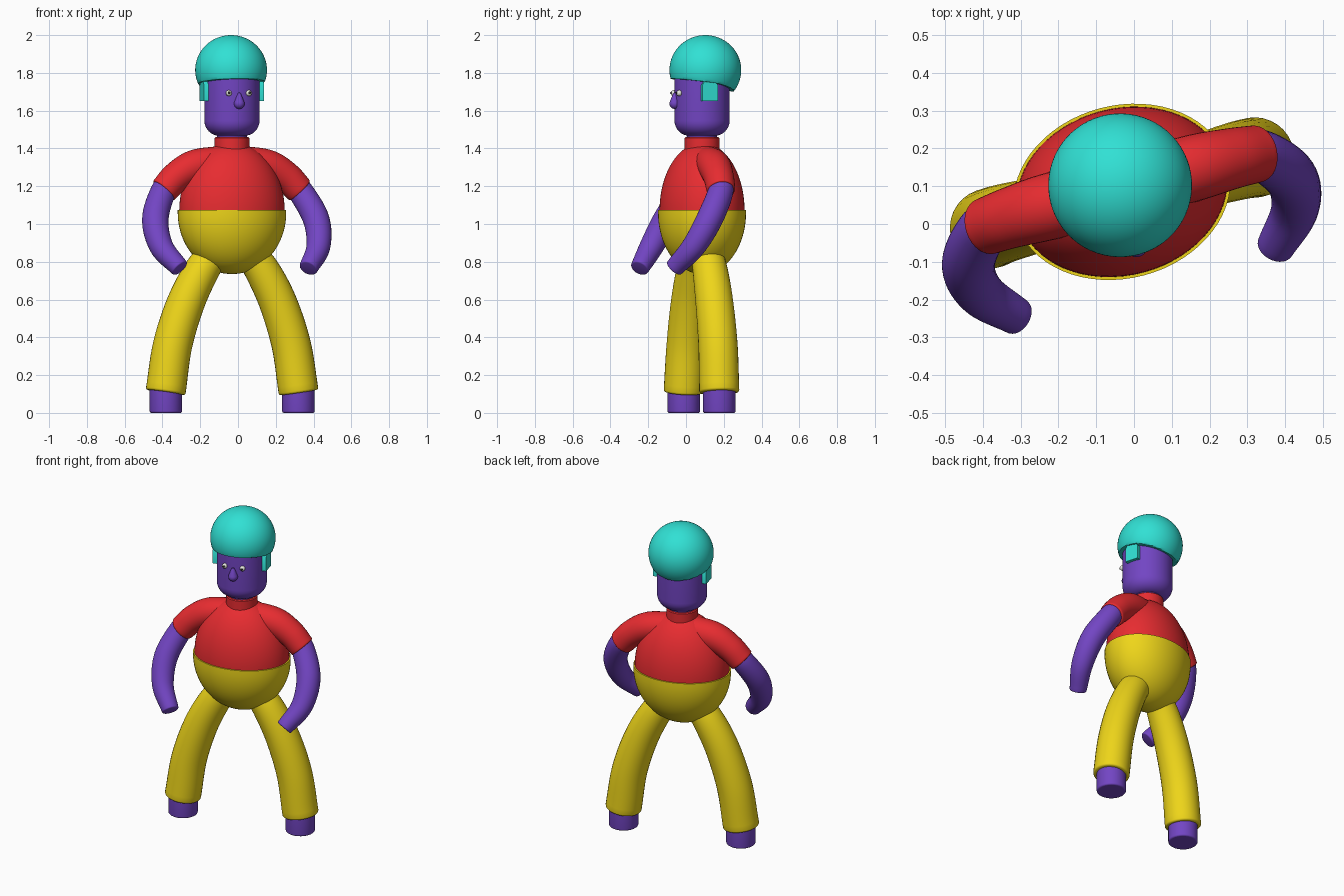
import bpy, bmesh, math
from mathutils import Matrix, Vector

if "Cube" in bpy.data.objects:
    bpy.data.objects.remove(bpy.data.objects["Cube"])

# Whole figure is turned slightly about z
FRAME = Matrix.Translation((-0.032, 0.085, 0)) @ Matrix.Rotation(math.radians(15), 4, 'Z')


def material(name, rgb):
    m = bpy.data.materials.new(name)
    m.diffuse_color = (*rgb, 1)
    m.use_nodes = True
    m.node_tree.nodes["Principled BSDF"].inputs["Base Color"].default_value = m.diffuse_color
    return m


RED = material("red", (0.80, 0.025, 0.03))
YELLOW = material("yellow", (0.86, 0.67, 0.01))
PURPLE = material("purple", (0.17, 0.06, 0.55))
TEAL = material("teal", (0.03, 0.75, 0.66))
WHITE = material("white", (0.8, 0.8, 0.75))
BLACK = material("black", (0.02, 0.02, 0.02))


def finish(bm, name, mat):
    bmesh.ops.remove_doubles(bm, verts=bm.verts, dist=1e-5)
    bmesh.ops.recalc_face_normals(bm, faces=bm.faces)
    bm.transform(FRAME)
    me = bpy.data.meshes.new(name)
    bm.to_mesh(me)
    bm.free()
    ob = bpy.data.objects.new(name, me)
    bpy.context.collection.objects.link(ob)
    me.materials.append(mat)
    bpy.context.view_layer.objects.active = ob
    ob.select_set(True)
    bpy.ops.object.shade_smooth_by_angle(angle=math.radians(35))
    ob.select_set(False)
    return ob


def skin(bm, rings):
    for a, b in zip(rings, rings[1:]):
        n = len(a)
        for i in range(n):
            bm.faces.new((a[i], a[(i + 1) % n], b[(i + 1) % n], b[i]))
    bm.faces.new(rings[0])
    bm.faces.new(rings[-1])


def lathe(name, mat, profile, centre=(0, 0), sy=1.0, n=64):
    """Revolve (radius, z) points about a vertical axis; sy squashes in y."""
    bm = bmesh.new()
    rings = []
    for r, z in profile:
        r = max(r, 1e-4)
        rings.append([bm.verts.new((centre[0] + r * math.cos(t), centre[1] + sy * r * math.sin(t), z))
                      for t in (2 * math.pi * i / n for i in range(n))])
    skin(bm, rings)
    return finish(bm, name, mat)


def spline(pts, steps=8):
    """Catmull-Rom through 4D points (x, y, z, radius)."""
    p = [Vector(q) for q in pts]
    p = [2 * p[0] - p[1]] + p + [2 * p[-1] - p[-2]]
    out = []
    for a, b, c, d in zip(p, p[1:], p[2:], p[3:]):
        for k in range(steps):
            t = k / steps
            out.append(0.5 * (2 * b + (c - a) * t + (2 * a - 5 * b + 4 * c - d) * t * t
                              + (3 * b - a - 3 * c + d) * t ** 3))
    return out + [p[-2]]


def tube(name, mat, pts, side, lip=0.012, n=32):
    """Sweep a circle along a spline, with a softly rounded flat end."""
    path = spline([(side * x, y, z, r) for x, y, z, r in pts])
    centres = [q.xyz for q in path]
    radii = [q.w for q in path]
    tangent = (centres[-1] - centres[-2]).normalized()
    bm = bmesh.new()
    rings = []

    def ring(c, d, r):
        m = Matrix.Translation(c) @ d.to_track_quat('Z', 'Y').to_matrix().to_4x4()
        rings.append([bm.verts.new(m @ Vector((r * math.cos(2 * math.pi * i / n),
                                               r * math.sin(2 * math.pi * i / n), 0))) for i in range(n)])

    for i, (c, r) in enumerate(zip(centres, radii)):
        d = centres[min(i + 1, len(centres) - 1)] - centres[max(i - 1, 0)]
        ring(c, d, r)
    for k in (1, 2, 3):
        a = k * math.pi / 6
        ring(centres[-1] + tangent * lip * math.sin(a), tangent, radii[-1] - lip * (1 - math.cos(a)))
    skin(bm, rings)
    return finish(bm, name, mat)


def ball(name, mat, centre, r):
    bm = bmesh.new()
    bmesh.ops.create_uvsphere(bm, u_segments=20, v_segments=12, radius=r,
                              matrix=Matrix.Translation(centre))
    return finish(bm, name, mat)


def arc(r0, z0, rad, h, a0, a1, k=8):
    """Elliptical arc as (radius, z) points, angles in degrees."""
    return [(r0 + rad * math.cos(math.radians(a0 + (a1 - a0) * i / k)),
             z0 + h * math.sin(math.radians(a0 + (a1 - a0) * i / k))) for i in range(k + 1)]


# Torso and hips: two half ellipsoids with a thin rim at the waist
lathe("shirt", RED, [(0.283, 1.05)] + arc(0, 1.07, 0.283, 0.36, 0, 90, 20), sy=0.78)
lathe("hips", YELLOW, arc(0, 1.06, 0.291, 0.325, -90, 0, 20) + [(0.291, 1.075)], sy=0.785)
lathe("collar", RED, [(0.092, 1.38), (0.092, 1.455), (0.087, 1.46)])
lathe("neck", PURPLE, [(0.08, 1.42), (0.08, 1.5)])

# Head with rounded chin
lathe("head", PURPLE, [(0, 1.467)] + arc(0.066, 1.547, 0.08, 0.08, -90, 0) + [(0.146, 1.80)])

# Hair: ball with its underside clamped to a gently curved hairline
bm = bmesh.new()
bmesh.ops.create_uvsphere(bm, u_segments=64, v_segments=48, radius=1,
                          matrix=Matrix.Translation((0, 0.018, 1.815)) @ Matrix.Diagonal((0.19, 0.19, 0.185, 1)))
for v in bm.verts:
    y = v.co.y
    v.co.z = max(v.co.z, 1.75 - 0.12 * y - 1.0 * max(y, 0) ** 2)
finish(bm, "hair", TEAL)

# Sideburns, arched on top
for s, label in ((1, "right"), (-1, "left")):
    bm = bmesh.new()
    outline = [(-0.043, 1.65), (0.043, 1.65), (0.043, 1.735), (0.02, 1.77), (-0.02, 1.77), (-0.043, 1.735)]
    f = bm.faces.new([bm.verts.new((s * 0.125, y, z)) for y, z in outline])
    ext = bmesh.ops.extrude_face_region(bm, geom=[f])
    bmesh.ops.translate(bm, vec=(s * 0.04, 0, 0),
                        verts=[g for g in ext["geom"] if isinstance(g, bmesh.types.BMVert)])
    finish(bm, label + "_sideburn", TEAL)

# Face
lathe("nose", PURPLE, arc(0, 1.637, 0.028, 0.028, -90, 20) + [(0.016, 1.672), (0.007, 1.693), (0, 1.697)],
      centre=(0, -0.15), n=24)
for s, label in ((1, "right"), (-1, "left")):
    ball(label + "_eye", WHITE, (s * 0.055, -0.14, 1.693), 0.016)
    ball(label + "_pupil", BLACK, (s * 0.056, -0.153, 1.694), 0.007)

# Limbs, mirrored left and right
for s, label in ((1, "right"), (-1, "left")):
    tube(label + "_sleeve", RED,
         [(0.06, 0.01, 1.325, 0.088), (0.2, 0.012, 1.305, 0.088), (0.3, 0.01, 1.25, 0.081),
          (0.368, 0.005, 1.182, 0.076)], s, lip=0.008)
    tube(label + "_arm", PURPLE,
         [(0.32, 0.012, 1.24, 0.06), (0.378, 0.0, 1.17, 0.067), (0.441, -0.078, 1.024, 0.07),
          (0.43, -0.162, 0.88, 0.063), (0.355, -0.245, 0.77, 0.05)], s, lip=0.008)
    tube(label + "_leg", YELLOW,
         [(0.08, 0, 0.87, 0.08), (0.168, 0, 0.75, 0.093), (0.254, 0, 0.58, 0.1),
          (0.325, 0, 0.36, 0.104), (0.363, -0.003, 0.12, 0.106)], s)
    lathe(label + "_foot", PURPLE,
          [(0.078, 0)] + arc(0.076, 0.01, 0.01, 0.01, -90, 0, 4) + [(0.086, 0.13)],
          centre=(s * 0.363, -0.003), n=32)
